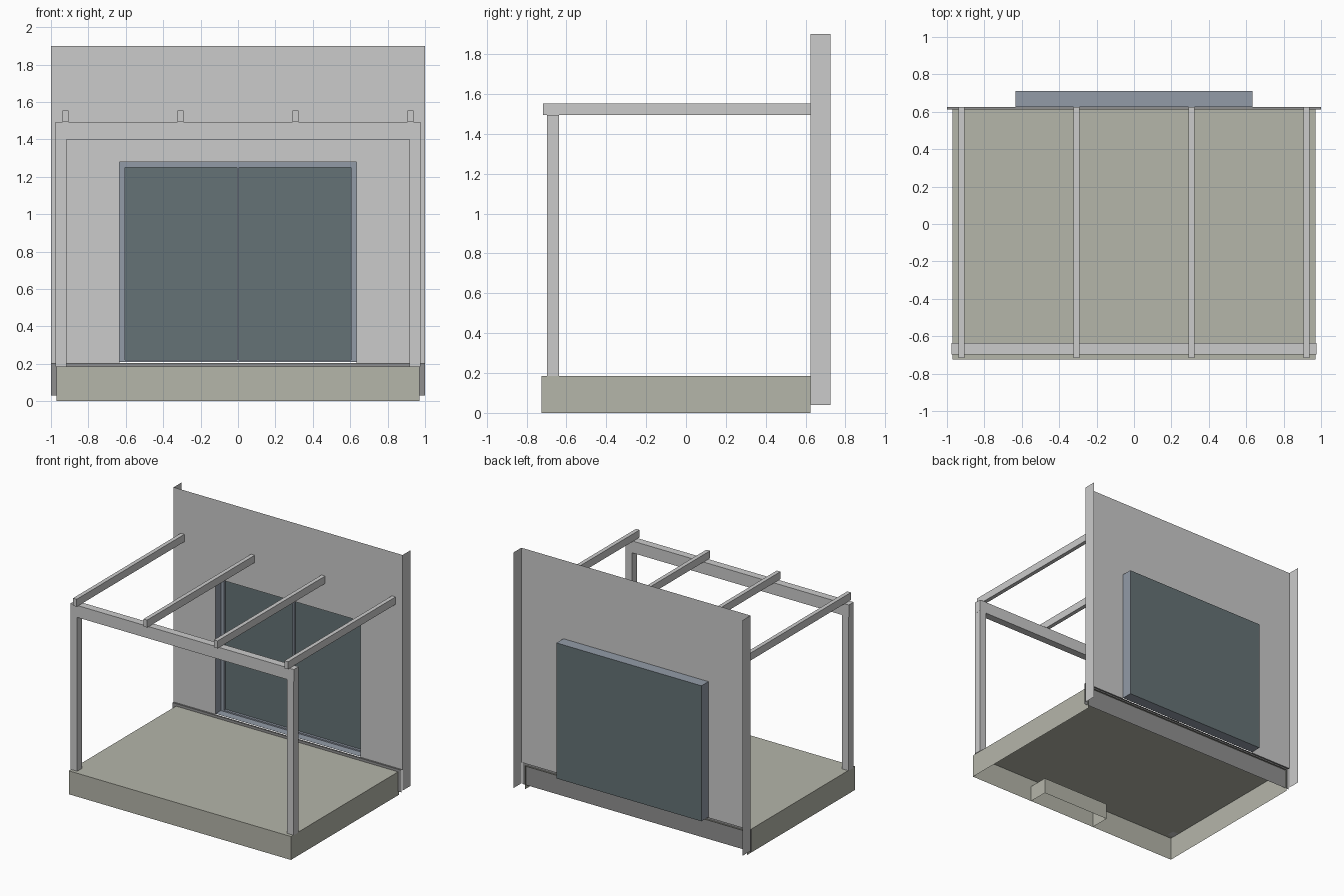
import bpy, bmesh

if "Cube" in bpy.data.objects:
    bpy.data.objects.remove(bpy.data.objects["Cube"])


def material(name, rgb):
    m = bpy.data.materials.new(name)
    m.diffuse_color = (*rgb, 1)
    m.use_nodes = True
    m.node_tree.nodes["Principled BSDF"].inputs["Base Color"].default_value = m.diffuse_color
    return m


STONE = material("stone", (0.46, 0.465, 0.40))
FRAME = material("window_grey", (0.29, 0.33, 0.39))
GLASS = material("glass", (0.13, 0.17, 0.18))
DARK = material("dark_grey", (0.28, 0.28, 0.28))


def mesh_object(name, bm, mat=None):
    me = bpy.data.meshes.new(name)
    bm.to_mesh(me)
    bm.free()
    ob = bpy.data.objects.new(name, me)
    bpy.context.collection.objects.link(ob)
    if mat:
        me.materials.append(mat)
    return ob


def box(name, x, y, z, mat=None, open_sides=()):
    """Box from (min, max) ranges; open_sides lists (axis, sign) faces left out."""
    bm = bmesh.new()
    bmesh.ops.create_cube(bm, size=1)
    bm.normal_update()
    gone = [f for f in bm.faces if any(f.normal[a] * s > 0.5 for a, s in open_sides)]
    bmesh.ops.delete(bm, geom=gone, context='FACES')
    for v in bm.verts:
        for i, (lo, hi) in enumerate((x, y, z)):
            v.co[i] = lo + (v.co[i] + 0.5) * (hi - lo)
    return mesh_object(name, bm, mat)


def sheet(name, points, mat=None):
    bm = bmesh.new()
    bm.faces.new([bm.verts.new(p) for p in points])
    return mesh_object(name, bm, mat)


def strip(name, profile, x0, x1, mat=None):
    """Thin folded sheet: a (y, z) profile run along x."""
    bm = bmesh.new()
    rows = [[bm.verts.new((x, y, z)) for x in (x0, x1)] for y, z in profile]
    for a, b in zip(rows, rows[1:]):
        bm.faces.new((a[0], a[1], b[1], b[0]))
    return mesh_object(name, bm, mat)


# Patio slab: hollow shell, open below and behind, with a pocket inside the front
box("patio_slab", (-0.97, 0.97), (-0.725, 0.625), (0, 0.185), STONE,
    [(2, -1), (1, 1)])
box("slab_pocket", (-0.205, 0.40), (-0.725, -0.565), (0, 0.127), STONE,
    [(2, -1), (1, -1)])

# House wall with a notch for the window, and its side returns
W, WY = 0.633, 0.625
wall = [(-1, .205), (-W, .205), (-W, 1.28), (W, 1.28), (W, .205), (1, .205),
        (1, 1.9), (-1, 1.9)]
sheet("house_wall", [(x, WY, z) for x, z in wall])
for side, s in (("left", -1), ("right", 1)):
    pts = [(s, WY, .04), (s, .725, .04), (s, .725, 1.9), (s, WY, 1.9)]
    sheet(side + "_wall_return", pts if s > 0 else pts[::-1])

# Dark plinth under the wall, set slightly forward
strip("wall_plinth", [(.612, .03), (.612, .205), (WY, .205)], -1, 1, DARK)

# Window: deep sleeve, inner frame, mullion and glass
box("window_sleeve", (-W, W), (WY, .712), (.21, 1.28), FRAME, [(1, -1), (1, 1)])
FY = (.69, .71)
for side, s in (("left", -1), ("right", 1)):
    box(side + "_window_jamb", tuple(sorted((s * .605, s * W))), FY, (.21, 1.28), FRAME)
box("window_sill", (-.605, .605), FY, (.21, .22), FRAME)
box("window_head", (-.605, .605), FY, (1.25, 1.28), FRAME)
box("window_mullion", (-.006, .006), FY, (.22, 1.25), FRAME)
sheet("window_glass", [(-W, .712, .21), (W, .712, .21), (W, .712, 1.28), (-W, .712, 1.28)], GLASS)

# Pergola: two posts, a front beam and four rafters
for side, s in (("left", -1), ("right", 1)):
    box(side + "_post", tuple(sorted((s * .917, s * .975))), (-.697, -.637), (.185, 1.4))
box("front_beam", (-.976, .976), (-.697, -.637), (1.4, 1.494))
for i in range(4):
    cx = -.923 + i * .6153
    box(f"rafter_{i + 1}", (cx - .016, cx + .016), (-.717, WY), (1.494, 1.553))
